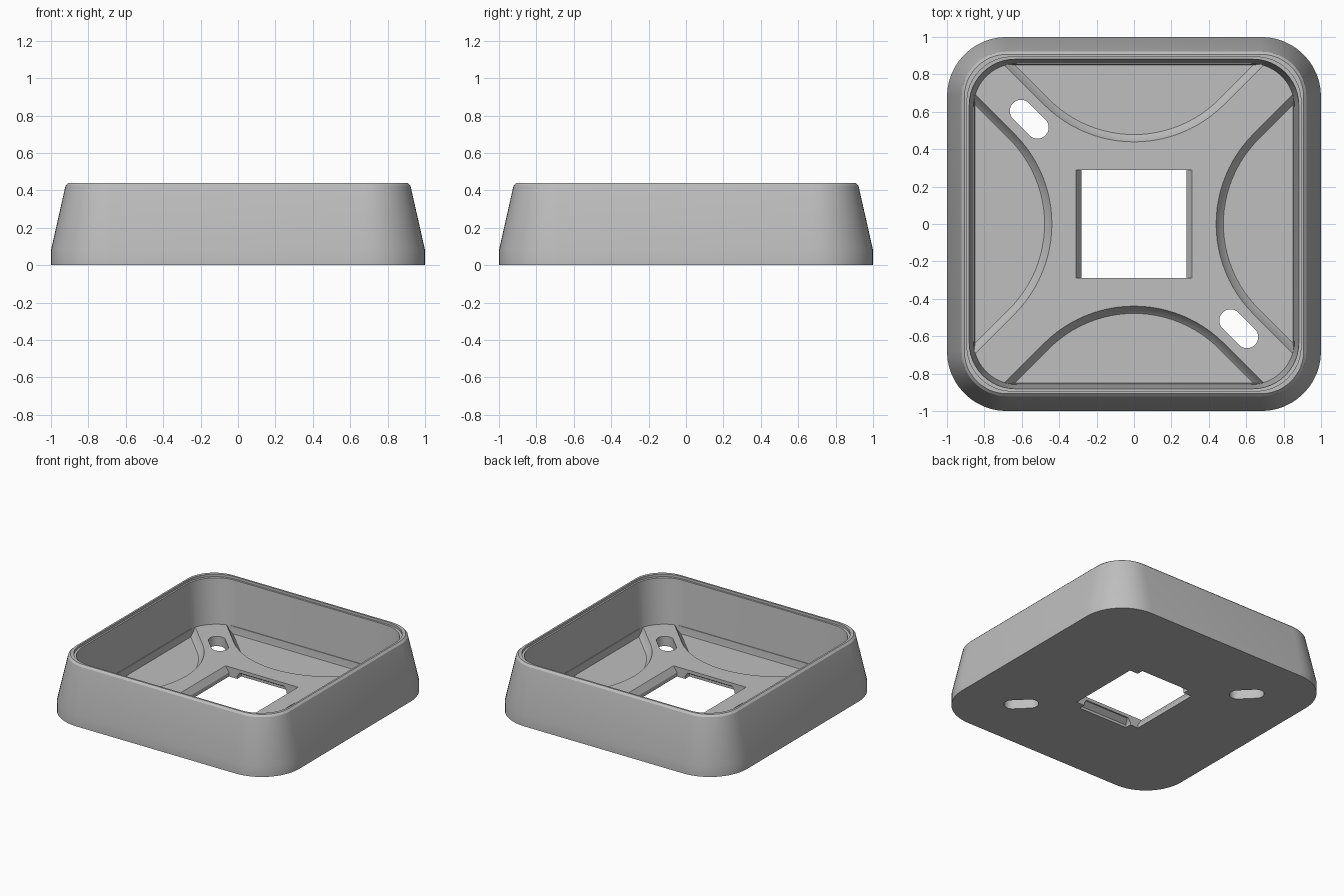
import bpy, bmesh
from math import sin, cos, pi

if "Cube" in bpy.data.objects:
    bpy.data.objects.remove(bpy.data.objects["Cube"], do_unlink=True)

grey = bpy.data.materials.new("plain_grey")
grey.use_nodes = True
COLOUR = (0.52, 0.52, 0.52, 1)
grey.diffuse_color = COLOUR
grey.node_tree.nodes["Principled BSDF"].inputs["Base Color"].default_value = COLOUR


def rounded_rect(hx, hy, r, steps=12):
    """Outline of a rounded rectangle, anticlockwise."""
    pts = []
    for k, (sx, sy) in enumerate([(1, 1), (-1, 1), (-1, -1), (1, -1)]):
        for i in range(steps + 1):
            a = (k + i / steps) * pi / 2
            pts.append((sx * (hx - r) + r * cos(a), sy * (hy - r) + r * sin(a)))
    return pts


def rect(hx, hy, cy=0):
    return [(hx, cy + hy), (-hx, cy + hy), (-hx, cy - hy), (hx, cy - hy)]


def turned(pts, a, dx=0, dy=0):
    return [(x * cos(a) - y * sin(a) + dx, x * sin(a) + y * cos(a) + dy) for x, y in pts]


def loft(name, sections):
    """Closed solid through (outline, height) sections."""
    bm = bmesh.new()
    rings = [[bm.verts.new((x, y, z)) for x, y in pts] for pts, z in sections]
    for a, b in zip(rings, rings[1:]):
        for i in range(len(a)):
            j = (i + 1) % len(a)
            bm.faces.new((a[i], a[j], b[j], b[i]))
    bm.faces.new(rings[0][::-1])
    bm.faces.new(rings[-1])
    bmesh.ops.recalc_face_normals(bm, faces=bm.faces)
    mesh = bpy.data.meshes.new(name)
    bm.to_mesh(mesh)
    bm.free()
    mesh.materials.append(grey)
    ob = bpy.data.objects.new(name, mesh)
    bpy.context.collection.objects.link(ob)
    return ob


def pocket_outline(radius, edge, centre=1.12, steps=24):
    """Arc bulging to the middle, with 45 degree tangents out to the wall."""
    arc = [(radius * sin(a), centre - radius * cos(a))
           for a in [(-1 + 2 * i / steps) * pi / 4 for i in range(steps + 1)]]
    x, y = arc[-1]
    reach = x + edge - y
    return [(-reach, edge)] + arc + [(reach, edge)]


PLATEAU, POCKET, TOP = 0.075, 0.02, 0.44

# Tapered outer body
tray = loft("tray", [(rounded_rect(h, h, h - 0.68), z)
                     for h, z in [(1, 0), (1, 0.08), (0.922, 0.425), (0.907, TOP)]])

# Cavity with a small stepped rim
cutters = [loft("cavity_cutter", [(rounded_rect(h, h, r), z) for h, r, z in [
    (0.86, 0.24, PLATEAU), (0.881, 0.245, 0.42), (0.893, 0.24, 0.421), (0.893, 0.24, 0.5)]])]

# Four sunken pockets around the raised cross
for k in range(4):
    a = k * pi / 2
    cutters.append(loft("pocket_cutter", [
        (turned(pocket_outline(0.642, 0.85), a), POCKET),
        (turned(pocket_outline(0.662, 0.853), a), POCKET + 0.02),
        (turned(pocket_outline(0.682, 0.855), a), PLATEAU + 0.002)]))

# Square opening with sloped sides, and clip notches underneath
cutters.append(loft("opening_cutter", [
    (rect(0.28, 0.29), -0.05), (rect(0.28, 0.29), 0.03),
    (rect(0.31, 0.29), PLATEAU), (rect(0.31, 0.29), 0.12)]))
for s in (-1, 1):
    cutters.append(loft("notch_cutter", [
        (rect(0.21, 0.06, s * 0.28), -0.02), (rect(0.21, 0.06, s * 0.28), 0.02),
        (rect(0.19, 0.03, s * 0.27), 0.05)]))

# Two diagonal screw slots
for s in (-1, 1):
    slot = turned(rounded_rect(0.122, 0.06, 0.0599), -pi / 4, s * 0.56, -s * 0.56)
    cutters.append(loft("slot_cutter", [(slot, -0.05), (slot, 0.15)]))

bpy.context.view_layer.objects.active = tray
tray.select_set(True)
for c in cutters:
    mod = tray.modifiers.new("cut", "BOOLEAN")
    mod.operation, mod.solver, mod.object = "DIFFERENCE", "EXACT", c
    bpy.ops.object.modifier_apply(modifier=mod.name)
    bpy.data.objects.remove(c, do_unlink=True)

bpy.ops.object.select_all(action="DESELECT")
tray.select_set(True)
bpy.ops.object.shade_smooth_by_angle(angle=pi / 9)
